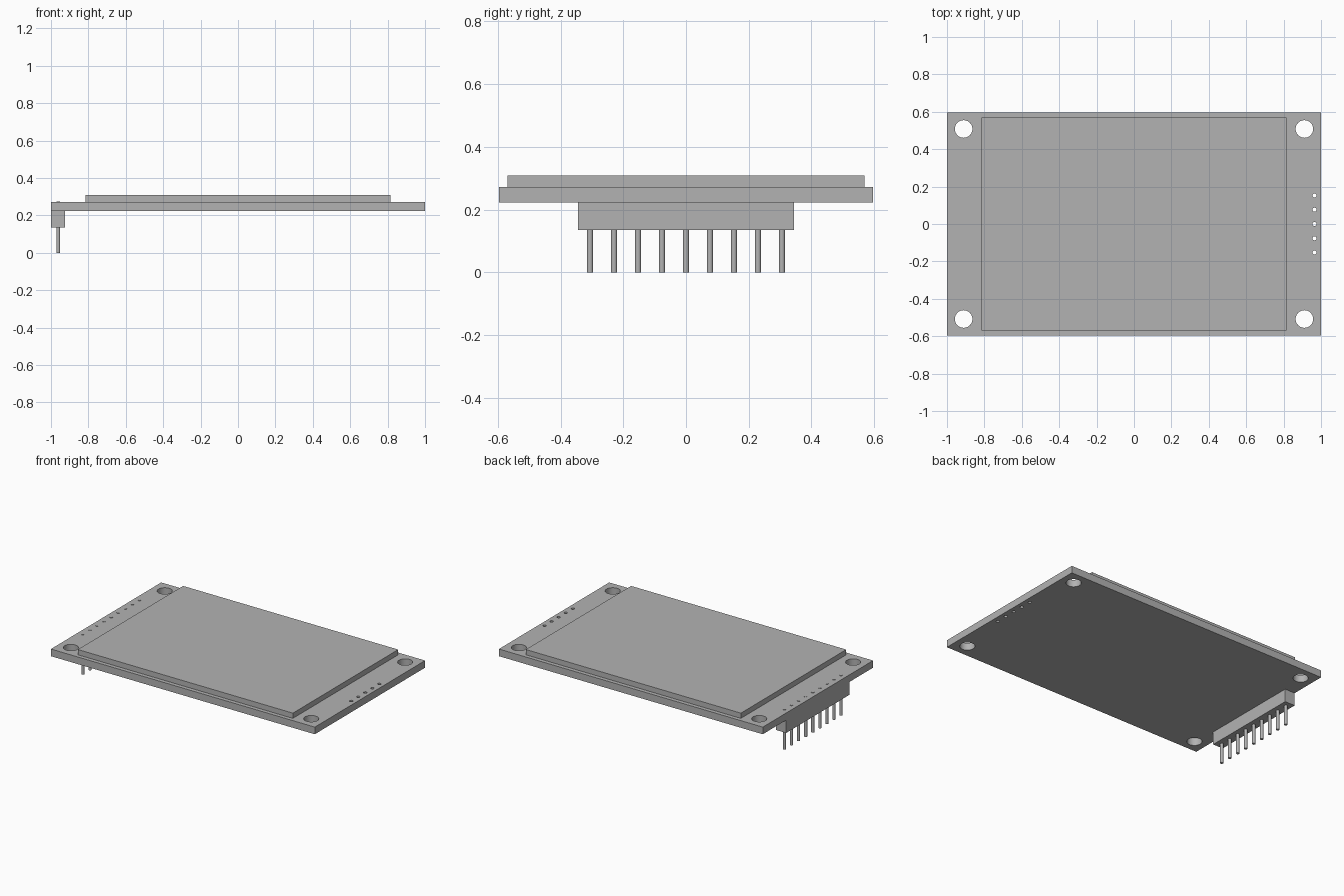
import bpy, bmesh, math
from mathutils import Matrix, Vector

if "Cube" in bpy.data.objects:
    bpy.data.objects.remove(bpy.data.objects["Cube"])

grey = bpy.data.materials.new("light grey")
grey.diffuse_color = (0.45, 0.45, 0.45, 1)
grey.use_nodes = True
grey.node_tree.nodes["Principled BSDF"].inputs["Base Color"].default_value = grey.diffuse_color

PITCH = 0.0765
BOARD_Z = (0.223, 0.272)


def finish(name, bm):
    mesh = bpy.data.meshes.new(name)
    bm.to_mesh(mesh)
    bm.free()
    mesh.materials.append(grey)
    obj = bpy.data.objects.new(name, mesh)
    bpy.context.collection.objects.link(obj)
    return obj


def box(name, x, y, z):
    bm = bmesh.new()
    centre = Vector([(r[0] + r[1]) / 2 for r in (x, y, z)])
    size = [r[1] - r[0] for r in (x, y, z)]
    bmesh.ops.create_cube(bm, size=1, matrix=Matrix.LocRotScale(centre, None, size))
    return finish(name, bm)


def rods(name, rods_list, z0, z1):
    """Upright cylinders given as (x, y, radius, sides)."""
    bm = bmesh.new()
    for x, y, r, n in rods_list:
        bmesh.ops.create_cone(bm, cap_ends=True, segments=n, radius1=r, radius2=r,
                              depth=z1 - z0,
                              matrix=Matrix.Translation((x, y, (z0 + z1) / 2)))
    for f in bm.faces:
        f.smooth = abs(f.normal.z) < 0.5
    for e in bm.edges:
        e.smooth = not any(abs(f.normal.z) > 0.5 for f in e.link_faces)
    return finish(name, bm)


# circuit board with corner mounting holes and a row of small solder holes
board = box("circuit_board", (-1, 1), (-0.597, 0.597), BOARD_Z)
holes = [(sx * 0.911, sy * 0.508, 0.047, 40) for sx in (-1, 1) for sy in (-1, 1)]
holes += [(0.965, i * PITCH, 0.011, 16) for i in range(-2, 3)]
cutter = rods("hole_cutter", holes, 0.1, 0.4)
cutter.hide_render = True
cutter.hide_set(True)
cut = board.modifiers.new("holes", "BOOLEAN")
cut.operation = "DIFFERENCE"
cut.solver = "EXACT"
cut.object = cutter

# raised display panel
box("display_panel", (-0.815, 0.815), (-0.57, 0.57), (BOARD_Z[1], 0.308))

# pin header block under the left edge
box("header_block", (-1, -0.924), (-0.344, 0.344), (0.135, BOARD_Z[0]))

# nine pins running through the block and board
rods("header_pins", [(-0.961, i * PITCH, 0.01, 16) for i in range(-4, 5)], 0, 0.275)
